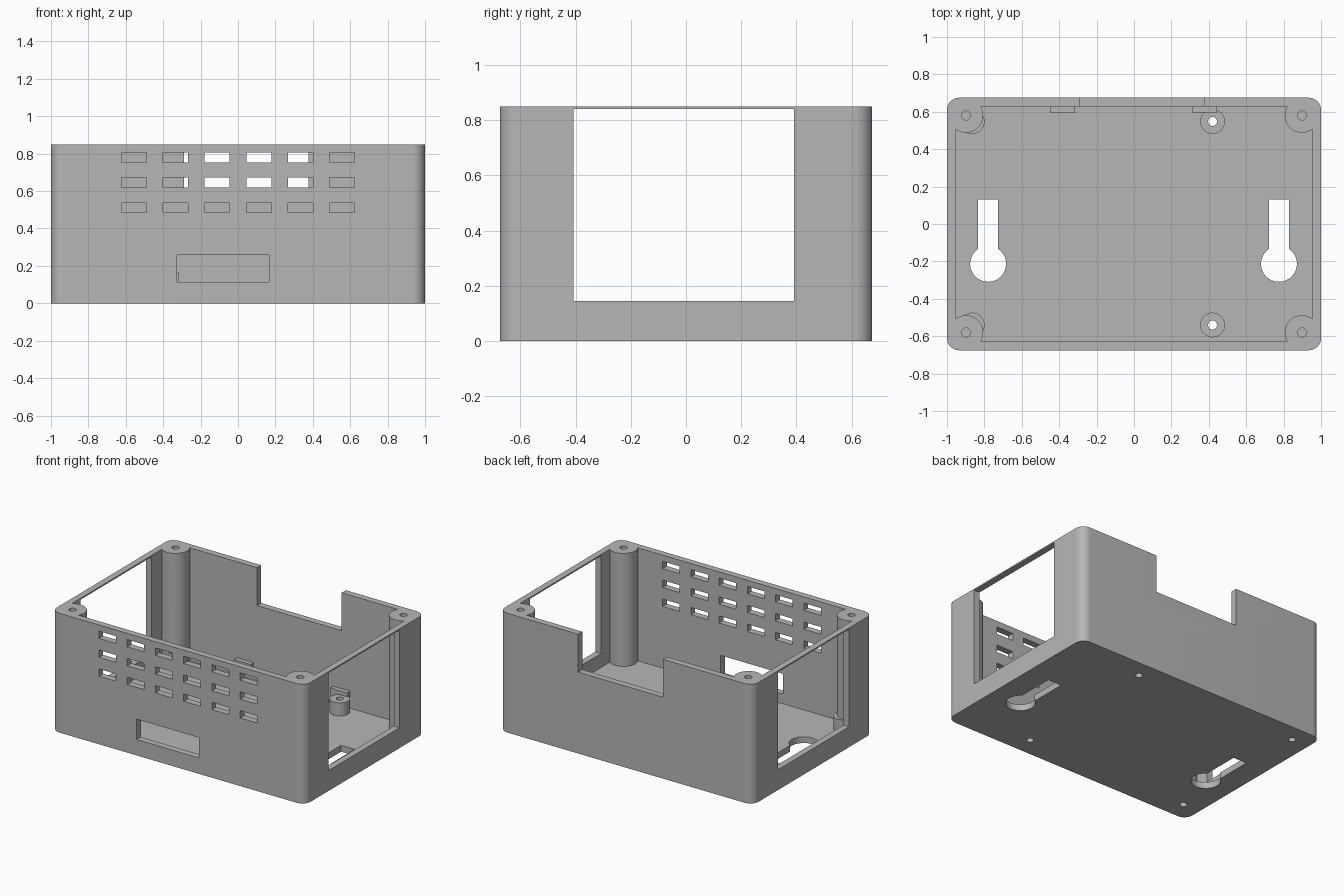
import bpy, bmesh, math

cube = bpy.data.objects.get("Cube")
if cube:
    bpy.data.objects.remove(cube)

grey = bpy.data.materials.new("mid_grey")
grey.use_nodes = True
colour = (0.47, 0.47, 0.47, 1)
grey.diffuse_color = colour
grey.node_tree.nodes["Principled BSDF"].inputs["Base Color"].default_value = colour

H, FLOOR = 0.85, 0.045
WALL_X, WALL_Y = 0.955, 0.628


def prism(name, outline, z0, z1):
    """Extrude a flat outline from z0 to z1."""
    bm = bmesh.new()
    face = bm.faces.new([bm.verts.new((x, y, z0)) for x, y in outline])
    top = bmesh.ops.extrude_face_region(bm, geom=[face])["geom"]
    bmesh.ops.translate(bm, vec=(0, 0, z1 - z0),
                        verts=[v for v in top if isinstance(v, bmesh.types.BMVert)])
    bmesh.ops.recalc_face_normals(bm, faces=bm.faces)
    mesh = bpy.data.meshes.new(name)
    bm.to_mesh(mesh)
    bm.free()
    mesh.materials.append(grey)
    obj = bpy.data.objects.new(name, mesh)
    bpy.context.collection.objects.link(obj)
    return obj


def box(name, x0, x1, y0, y1, z0, z1):
    return prism(name, [(x0, y0), (x1, y0), (x1, y1), (x0, y1)], z0, z1)


def arc(cx, cy, r, start, sweep, n):
    return [(cx + r * math.cos(start + sweep * i / n),
             cy + r * math.sin(start + sweep * i / n)) for i in range(n + 1)]


def cylinder(name, x, y, r, z0, z1, n=48):
    return prism(name, arc(x, y, r, 0, math.tau, n)[:-1], z0, z1)


# Outer block with rounded vertical corners
R = 0.065
outline = []
for i, (sx, sy) in enumerate([(1, 1), (-1, 1), (-1, -1), (1, -1)]):
    outline += arc(sx * (1 - R), sy * (0.675 - R), R, i * math.pi / 2, math.pi / 2, 12)
case = prism("enclosure_case", outline, 0, H)


def combine(tool, operation):
    mod = case.modifiers.new("combine", "BOOLEAN")
    mod.operation, mod.solver, mod.object = operation, "EXACT", tool
    bpy.context.view_layer.objects.active = case
    bpy.ops.object.modifier_apply(modifier=mod.name)
    bpy.data.objects.remove(tool)


def cut(tool):
    combine(tool, "DIFFERENCE")


def add(tool):
    combine(tool, "UNION")


# Hollow interior
cut(box("cavity", -WALL_X, WALL_X, -WALL_Y, WALL_Y, FLOOR, 1))

# Screw columns in the corners
columns = [(sx * 0.898, sy * 0.58) for sx in (-1, 1) for sy in (-1, 1)]
for x, y in columns:
    add(cylinder("screw_column", x, y, 0.092, 0.02, H))

# Board standoffs on the floor
standoffs = [(x, y) for x in (-0.865, 0.42) for y in (-0.54, 0.548)]
for x, y in standoffs:
    add(cylinder("standoff", x, y, 0.066, 0.02, 0.138))

# Retaining tabs on the back wall
for x in (-0.383, 0.378):
    add(box("board_tab", x - 0.067, x + 0.067, 0.595, 0.65, 0.115, 0.166))

# Screw holes
for x, y in columns:
    cut(cylinder("column_hole", x, y, 0.024, 0.45, 1, 24))
for x, y in standoffs:
    cut(cylinder("standoff_hole", x, y, 0.024, -0.1, 0.15, 24))

# Large side windows with a thin strip above
for s in (-1, 1):
    cut(box("side_window", s * 1 - 0.06, s * 1 + 0.06, -0.408, 0.392, 0.145, 0.84))

# Back notch and front port
cut(box("back_notch", -0.29, 0.378, 0.6, 0.8, 0.58, 1))
cut(box("front_port", -0.326, 0.167, -0.8, -0.6, 0.113, 0.258))

# Vent grid in the front wall
for row in range(3):
    z = 0.511 + 0.1345 * row
    for col in range(6):
        x = (col - 2.5) * 0.2225
        cut(box("vent", x - 0.067, x + 0.067, -0.8, -0.6, z - 0.026, z + 0.026))

# Keyhole hangers through the floor
for x in (-0.78, 0.775):
    cut(cylinder("keyhole_circle", x, -0.213, 0.096, -0.1, 0.1))
    cut(box("keyhole_slot", x - 0.053, x + 0.053, -0.2, 0.13, -0.1, 0.1))

# Smooth curved walls, sharp edges elsewhere
bpy.ops.object.select_all(action="DESELECT")
case.select_set(True)
bpy.context.view_layer.objects.active = case
bpy.ops.object.shade_smooth_by_angle(angle=math.radians(30))
